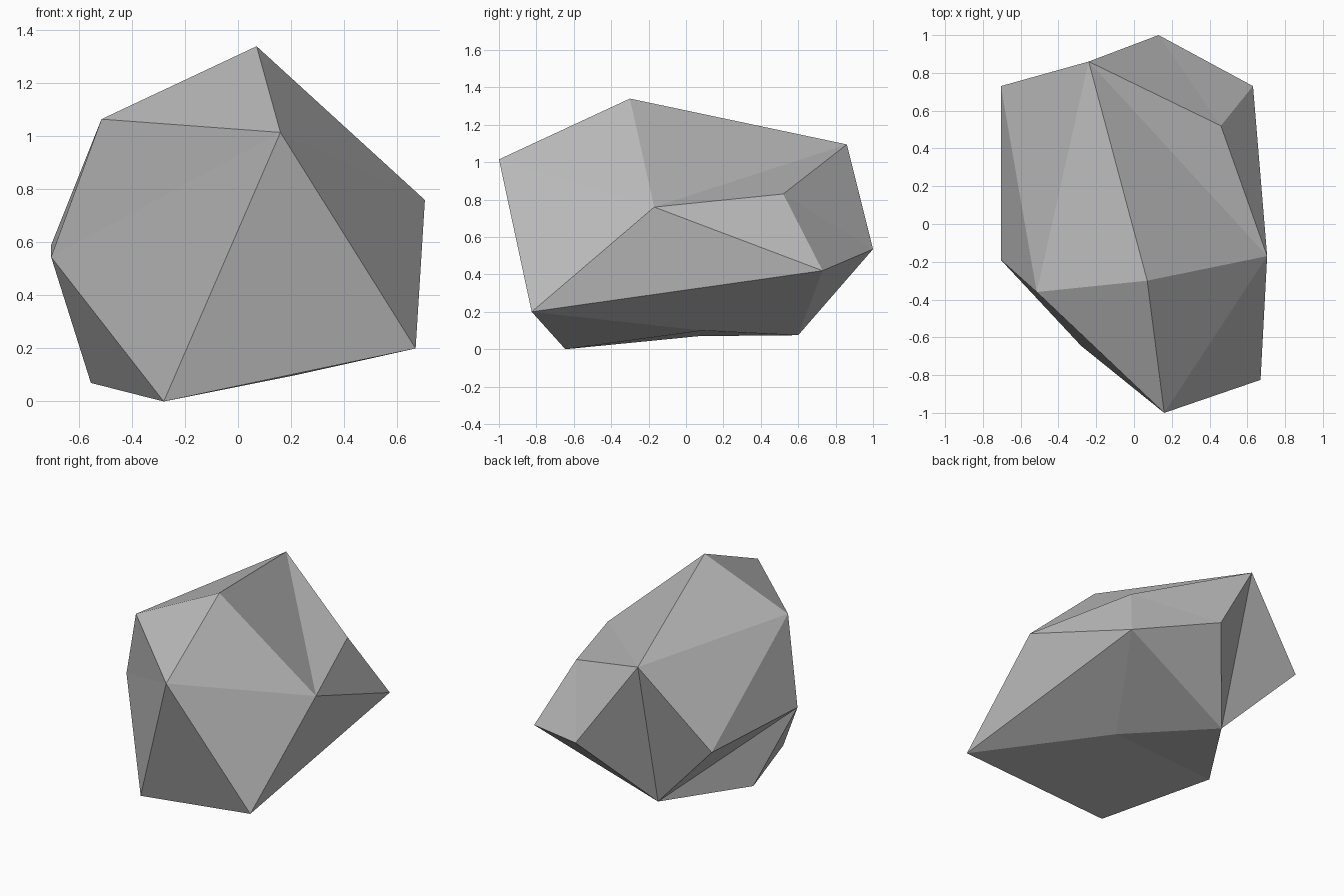
import bpy
import bmesh

if "Cube" in bpy.data.objects:
    bpy.data.objects.remove(bpy.data.objects["Cube"], do_unlink=True)

# Stone colour
stone = bpy.data.materials.new("stone_grey")
stone.use_nodes = True
grey = (0.5, 0.5, 0.5, 1)
stone.diffuse_color = grey
stone.node_tree.nodes["Principled BSDF"].inputs["Base Color"].default_value = grey

bm = bmesh.new()


def corner(x, y, z):
    return bm.verts.new((x, y, z))


def fan(hub, *rim, closed=True):
    """Triangles from one hub corner to each pair of neighbours on its rim."""
    following = rim[1:] + rim[:1] if closed else rim[1:]
    for a, b in zip(rim, following):
        bm.faces.new((hub, a, b))


# Upper corners
peak = corner(0.07, -0.30, 1.34)
shoulder = corner(-0.515, -0.36, 1.065)
brow = corner(0.16, -1.0, 1.015)
back_ridge = corner(-0.24, 0.86, 1.095)
back_step = corner(0.46, 0.52, 0.83)

# Middle corners
side_point = corner(0.705, -0.17, 0.76)
front_cheek = corner(-0.705, -0.19, 0.545)
back_cheek = corner(-0.705, 0.73, 0.59)
back_point = corner(0.13, 1.0, 0.535)
back_hip = corner(0.63, 0.73, 0.42)

# Lower corners
front_hip = corner(0.67, -0.825, 0.2)
front_foot = corner(-0.28, -0.645, 0.0)
side_foot = corner(-0.555, 0.07, 0.07)
back_foot = corner(-0.21, 0.6, 0.075)
belly = corner(0.22, 0.09, 0.1)

# Facets around the main corners
fan(peak, shoulder, brow, side_point, back_ridge)
fan(back_step, side_point, back_hip, back_point, back_ridge)
fan(front_hip, side_point, back_hip, belly, front_foot, brow)
fan(back_foot, belly, back_hip, back_point, back_ridge, back_cheek,
    front_cheek, side_foot)
fan(front_cheek, side_foot, front_foot, brow, shoulder, back_cheek, closed=False)

# Facets that close the gaps between the fans
fan(shoulder, back_ridge, back_cheek, closed=False)
fan(belly, front_foot, side_foot, closed=False)

bmesh.ops.recalc_face_normals(bm, faces=bm.faces)
mesh = bpy.data.meshes.new("rock")
bm.to_mesh(mesh)
bm.free()
mesh.materials.append(stone)
rock = bpy.data.objects.new("rock", mesh)
bpy.context.collection.objects.link(rock)
